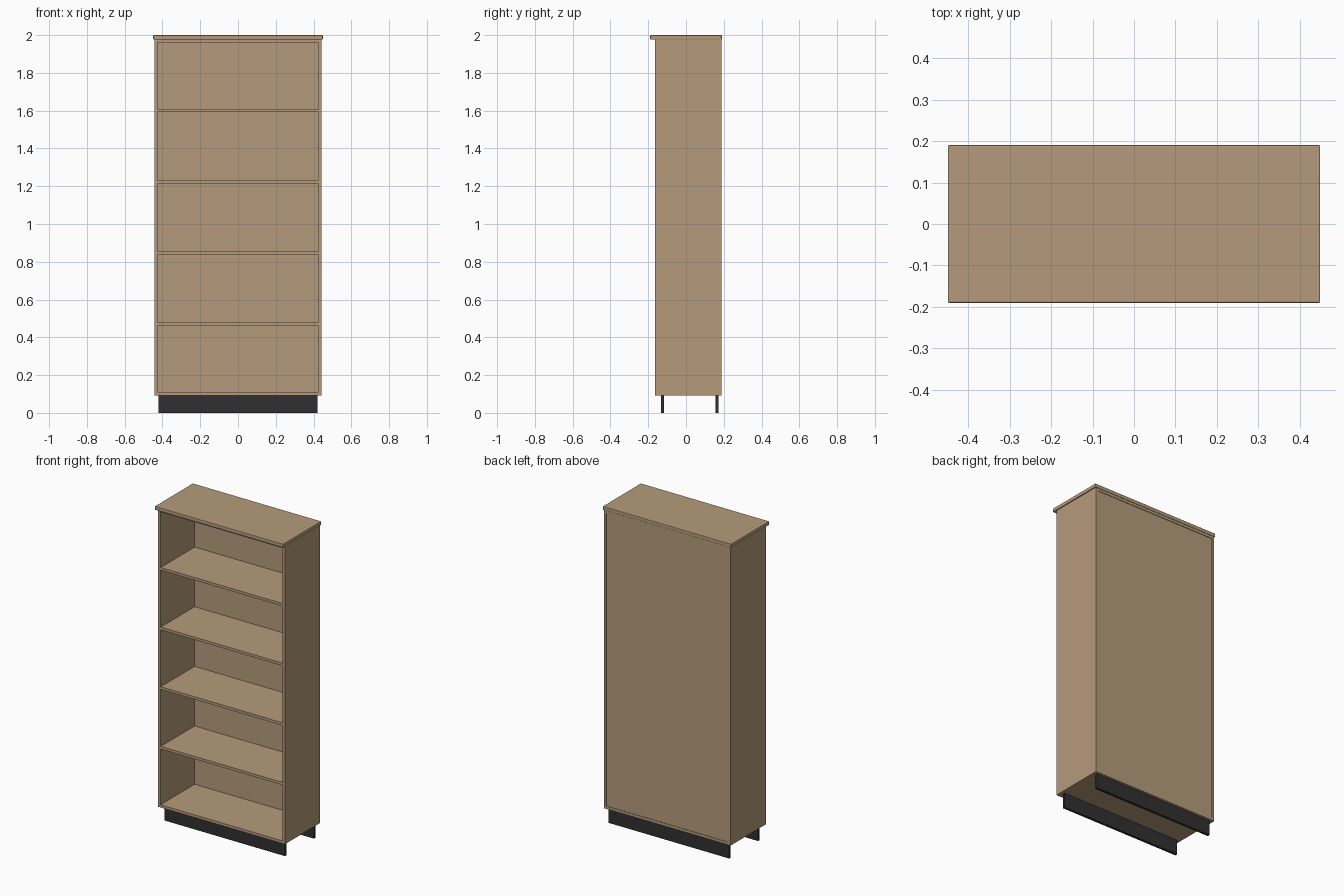
import bpy

if "Cube" in bpy.data.objects:
    bpy.data.objects.remove(bpy.data.objects["Cube"])


def material(name, rgb):
    m = bpy.data.materials.new(name)
    m.diffuse_color = (*rgb, 1)
    m.use_nodes = True
    m.node_tree.nodes["Principled BSDF"].inputs["Base Color"].default_value = m.diffuse_color
    return m


oak = material("oak", (0.46, 0.33, 0.20))
black = material("black", (0.03, 0.03, 0.03))


def board(name, x, y, z, mat, bevel=0.0):
    """Box spanning the given (min, max) ranges."""
    bpy.ops.mesh.primitive_cube_add(size=1, location=[(a + b) / 2 for a, b in (x, y, z)])
    o = bpy.context.object
    o.name = name
    o.scale = [b - a for a, b in (x, y, z)]
    bpy.ops.object.transform_apply(location=False, rotation=False, scale=True)
    o.data.materials.append(mat)
    if bevel:
        b = o.modifiers.new("edge", 'BEVEL')
        b.width = bevel
        b.segments = 2
    return o


T = 0.017                       # board thickness
W = 0.443                       # half width of the carcass
FRONT, BACK = -0.165, 0.188     # carcass depth
BOTTOM, TOP = 0.093, 1.977      # carcass height
IN = W - T
PANEL = BACK - 0.003            # rear face of the back panel

# Overhanging top slab with eased edges
board("top_slab", (-0.449, 0.449), (-0.19, 0.19), (TOP, 2.0), oak, 0.003)

# Side boards
board("left_side", (-W, -IN), (FRONT, BACK), (BOTTOM, TOP), oak)
board("right_side", (IN, W), (FRONT, BACK), (BOTTOM, TOP), oak)

# Carcass floor and ceiling
board("bottom_board", (-IN, IN), (FRONT, BACK), (BOTTOM, BOTTOM + T), oak)
board("ceiling_board", (-IN, IN), (FRONT, BACK), (TOP - T, TOP), oak)

# Back panel, slightly recessed
board("back_panel", (-IN, IN), (PANEL - 0.01, PANEL), (BOTTOM + T, TOP - T), oak)

# Four evenly spaced shelves
for i in range(1, 5):
    z = BOTTOM + i * (TOP - BOTTOM) / 5
    board(f"shelf_{i}", (-IN, IN), (FRONT + 0.002, PANEL - 0.01), (z - T / 2, z + T / 2), oak)

# Plinth rails
for name, y in (("front_plinth", -0.125), ("back_plinth", 0.164)):
    board(name, (-0.422, 0.422), (y - 0.008, y + 0.008), (0, BOTTOM), black)
